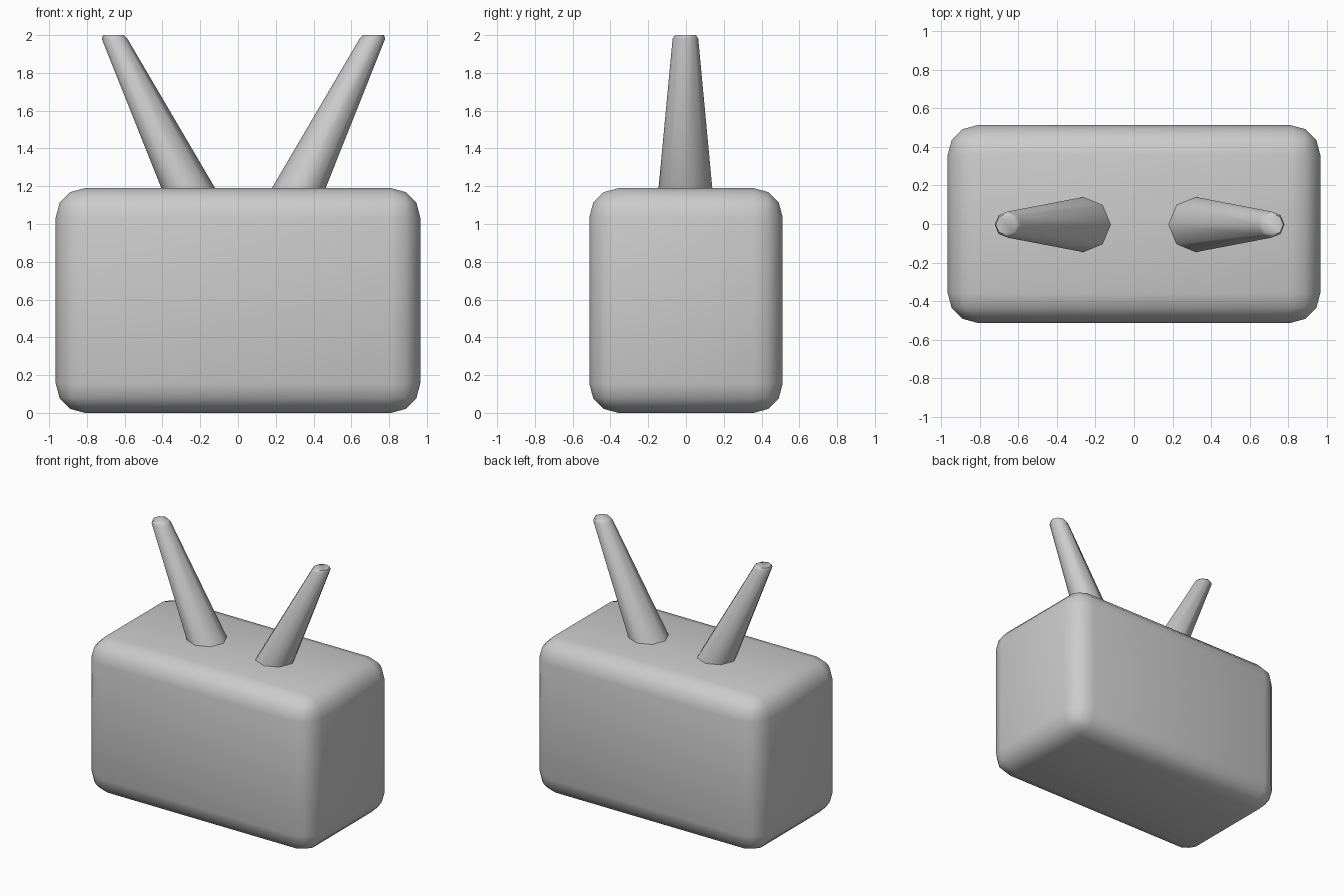
import bpy, bmesh, math

if "Cube" in bpy.data.objects:
    bpy.data.objects.remove(bpy.data.objects["Cube"])


def finish(name, bm, angle):
    bmesh.ops.recalc_face_normals(bm, faces=bm.faces)
    mesh = bpy.data.meshes.new(name)
    bm.to_mesh(mesh)
    bm.free()
    obj = bpy.data.objects.new(name, mesh)
    bpy.context.collection.objects.link(obj)
    bpy.ops.object.select_all(action='DESELECT')
    obj.select_set(True)
    bpy.context.view_layer.objects.active = obj
    bpy.ops.object.shade_smooth_by_angle(angle=math.radians(angle))
    return obj


# Rounded box body
bm = bmesh.new()
bmesh.ops.create_cube(bm, size=1)
bmesh.ops.scale(bm, vec=(1.93, 1.024, 1.19), verts=bm.verts)
bmesh.ops.translate(bm, vec=(0, 0, 0.595), verts=bm.verts)
bmesh.ops.bevel(bm, geom=bm.edges[:], offset=0.155, segments=3,
                profile=0.5, affect='EDGES')
finish("body", bm, 60)


# Leaning tapered eight-sided antennae with horizontal, softened tips
def antenna(name, side):
    bm = bmesh.new()
    rings = []
    for offset, z, r in ((0.268, 1.14, 0.147), (0.682, 1.98, 0.068), (0.688, 2.0, 0.056)):
        cx = 0.029 + side * offset
        rings.append([bm.verts.new((cx + r * math.cos(i * math.pi / 4),
                                    r * math.sin(i * math.pi / 4) - 0.003, z))
                      for i in range(8)])
    for a, b in zip(rings, rings[1:]):
        for i in range(8):
            j = (i + 1) % 8
            bm.faces.new((a[i], a[j], b[j], b[i]))
    bm.faces.new(rings[0])
    bm.faces.new(rings[-1])
    finish(name, bm, 60)


antenna("left_antenna", -1)
antenna("right_antenna", 1)
